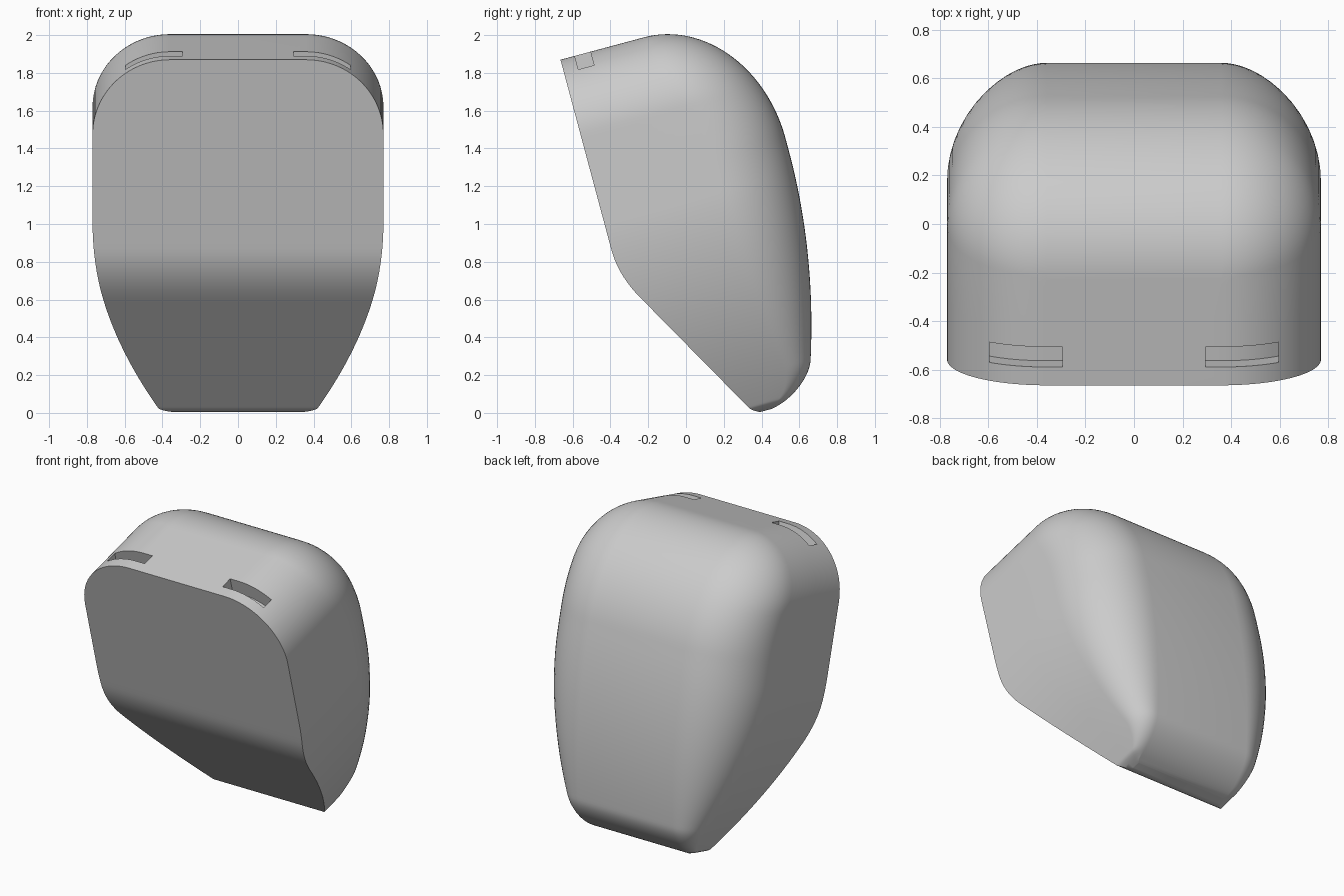
import bpy, bmesh, math
from mathutils import Vector

if "Cube" in bpy.data.objects:
    bpy.data.objects.remove(bpy.data.objects["Cube"])

TILT = math.radians(15)          # lean of the flat front
LOW, HIGH = -0.097, 1.978        # extent along the leaning axis
CORE, ROUND = 0.36, 0.41         # half width of flat top, corner radius

grey = bpy.data.materials.new("plain grey")
grey.use_nodes = True
grey.diffuse_color = (0.6, 0.6, 0.6, 1)
grey.node_tree.nodes["Principled BSDF"].inputs["Base Color"].default_value = (0.6, 0.6, 0.6, 1)


def place(x, u, v):
    """Leaning coordinates (depth u, height v) to upright ones."""
    c, s = math.cos(TILT), math.sin(TILT)
    return Vector((x, u * c - v * s, u * s + v * c))


def arc(t):
    return math.sqrt(max(0, 1 - t * t))


def tip(v):
    """Rounding factor, 0 to 1 at the very bottom."""
    return max(0, (-0.06 - v) / (-0.06 - LOW)) ** 2


def half_width(v):
    if v > HIGH - ROUND:
        return CORE + ROUND * arc((v - HIGH + ROUND) / ROUND)
    return 0.77 - 0.27 * max(0, 1.08 - v) ** 1.9 - 0.06 * tip(v)


def front_depth(v):
    # flat front and undercut, blended by a soft fold
    a, b = -0.158, -0.124 + (0.737 - v) * 0.568
    k = 0.08
    h = max(k - abs(a - b), 0) / k
    return max(a, b) + h * h * k / 4 + 0.03 * tip(v)


def back_depth(v):
    if v > 1.27:
        return 0.3 + 0.585 * arc((v - 1.27) / (HIGH - 1.27))
    base = 0.885 - 0.145 * max(0, 1.2 - v) ** 2
    if v < 0.1:
        base = 0.4 + (base - 0.4) * arc((0.1 - v) / 0.2)
    return base


def section(v, steps=14):
    """U-shaped slice: flat front, straight sides, rounded back corners."""
    w, f, b = half_width(v), front_depth(v), back_depth(v)
    rx = max(w - CORE, 0)
    rd = min(max(rx, 0.05), (b - f) * 0.6)
    half = [(w, f), (w, f + (b - rd - f) * 0.5)]
    for i in range(steps + 1):
        a = math.pi / 2 * i / steps
        half.append((w - rx + rx * math.cos(a), b - rd + rd * math.sin(a)))
    return [place(x, u, v) for x, u in half + [(-x, u) for x, u in reversed(half)]]


def make_object(name, rings):
    """Skin closed rings of equal length and cap both ends."""
    bm = bmesh.new()
    loops = [[bm.verts.new(p) for p in ring] for ring in rings]
    n = len(loops[0])
    for lo, hi in zip(loops, loops[1:]):
        for i in range(n):
            j = (i + 1) % n
            bm.faces.new((lo[i], lo[j], hi[j], hi[i]))
    bm.faces.new(loops[0])
    bm.faces.new(loops[-1])
    bmesh.ops.remove_doubles(bm, verts=bm.verts, dist=1e-5)
    bmesh.ops.recalc_face_normals(bm, faces=bm.faces)
    mesh = bpy.data.meshes.new(name)
    bm.to_mesh(mesh)
    bm.free()
    mesh.materials.append(grey)
    obj = bpy.data.objects.new(name, mesh)
    bpy.context.collection.objects.link(obj)
    return obj


# Main body: slices stacked along the leaning axis, closer at both ends
N = 100
levels = [LOW + (HIGH - LOW) * (1 - math.cos(math.pi * i / N)) / 2 for i in range(N + 1)]
body = make_object("body", [section(v) for v in levels])
bpy.context.view_layer.objects.active = body
body.select_set(True)

# Curved slots sunk into the top, one on each side
for side in (-1, 1):
    xs = [0.295 + 0.3 * i / 12 for i in range(13)]
    top = [HIGH - ROUND + ROUND * arc(max(0, x - CORE) / ROUND) for x in xs]
    outline = [(x, v + 0.06) for x, v in zip(xs, top)]
    outline += [(x, v - 0.1) for x, v in reversed(list(zip(xs, top)))]
    cutter = make_object("slot_cutter", [[place(side * x, u, v) for x, v in outline]
                                         for u in (-0.08, 0.006)])
    cutter.hide_render = True
    cut = body.modifiers.new("slot", 'BOOLEAN')
    cut.operation, cut.solver, cut.object = 'DIFFERENCE', 'EXACT', cutter
    bpy.ops.object.modifier_apply(modifier=cut.name)
    bpy.data.objects.remove(cutter)

bpy.ops.object.shade_smooth_by_angle(angle=math.radians(35))
